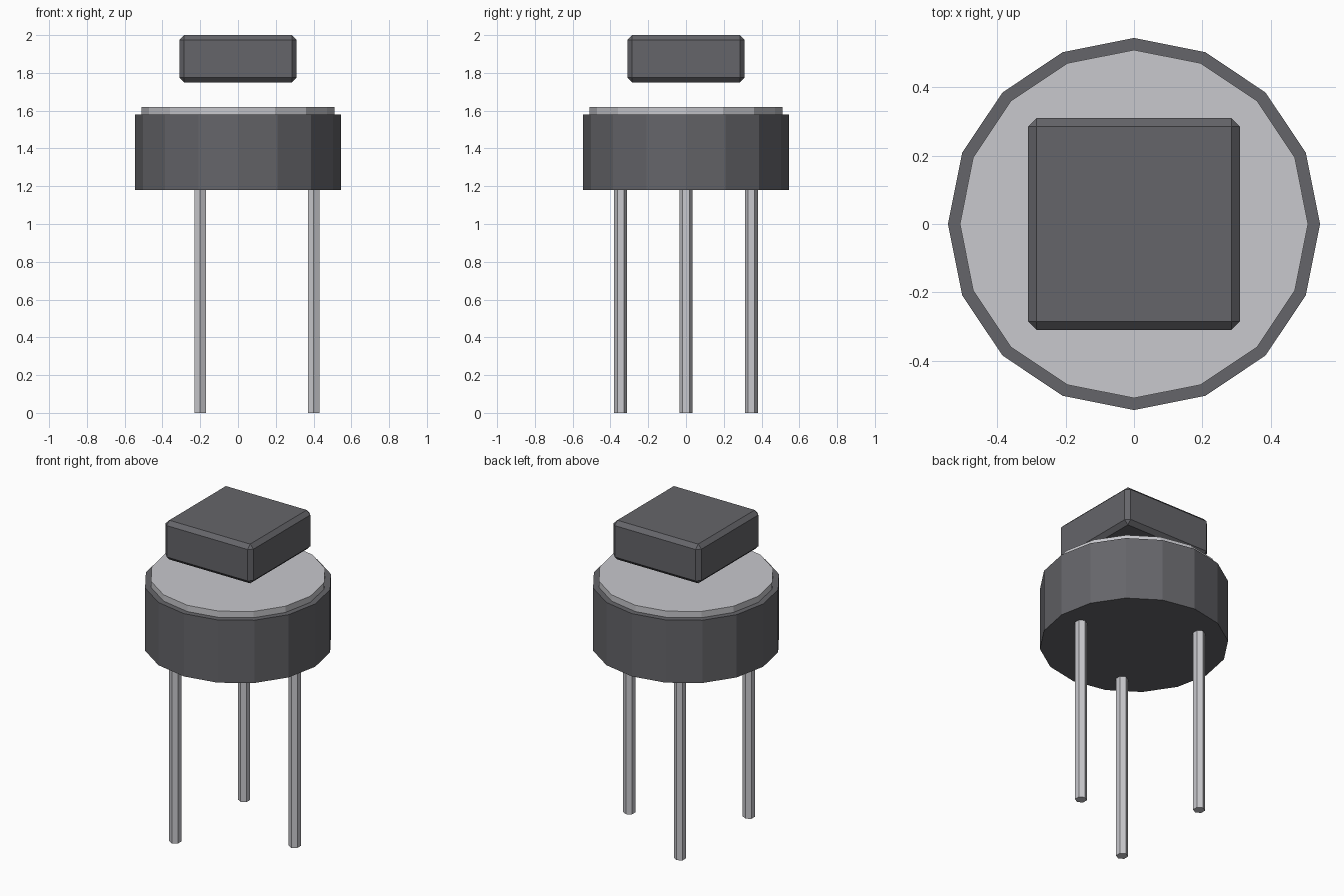
import bpy
import math

old = bpy.data.objects.get("Cube")
if old:
    bpy.data.objects.remove(old, do_unlink=True)


def make_material(name, color):
    mat = bpy.data.materials.new(name)
    mat.use_nodes = True
    mat.diffuse_color = color
    mat.node_tree.nodes["Principled BSDF"].inputs["Base Color"].default_value = color
    return mat


dark = make_material("dark grey plastic", (0.13, 0.13, 0.143, 1))
light = make_material("light grey metal", (0.58, 0.58, 0.61, 1))


def prism(name, sides, radius, bottom, top, mat, x=0, y=0):
    """Flat-faced upright prism with a corner on the y axis."""
    bpy.ops.mesh.primitive_cylinder_add(
        vertices=sides, radius=radius, depth=top - bottom,
        location=(x, y, (bottom + top) / 2))
    obj = bpy.context.object
    obj.name = name
    obj.data.materials.append(mat)
    return obj


# Round housing and the raised disc on its top
prism("housing", 16, 0.545, 1.18, 1.58, dark)
prism("top_disc", 16, 0.51, 1.54, 1.62, light)

# Three hexagonal pins, evenly spaced under the housing
for i, name in enumerate(("left_pin", "back_right_pin", "front_right_pin")):
    angle = i * math.tau / 3
    prism(name, 6, 0.035, 0, 1.2, light,
          0.4 * math.cos(angle), 0.4 * math.sin(angle))

# Chamfered block hovering above the disc
bpy.ops.mesh.primitive_cube_add(size=1, location=(0, 0, 1.875))
block = bpy.context.object
block.name = "floating_block"
block.scale = (0.62, 0.62, 0.25)
bpy.ops.object.transform_apply(location=False, rotation=False, scale=True)
block.data.materials.append(dark)
bevel = block.modifiers.new("chamfer", 'BEVEL')
bevel.width = 0.025
bevel.segments = 1
